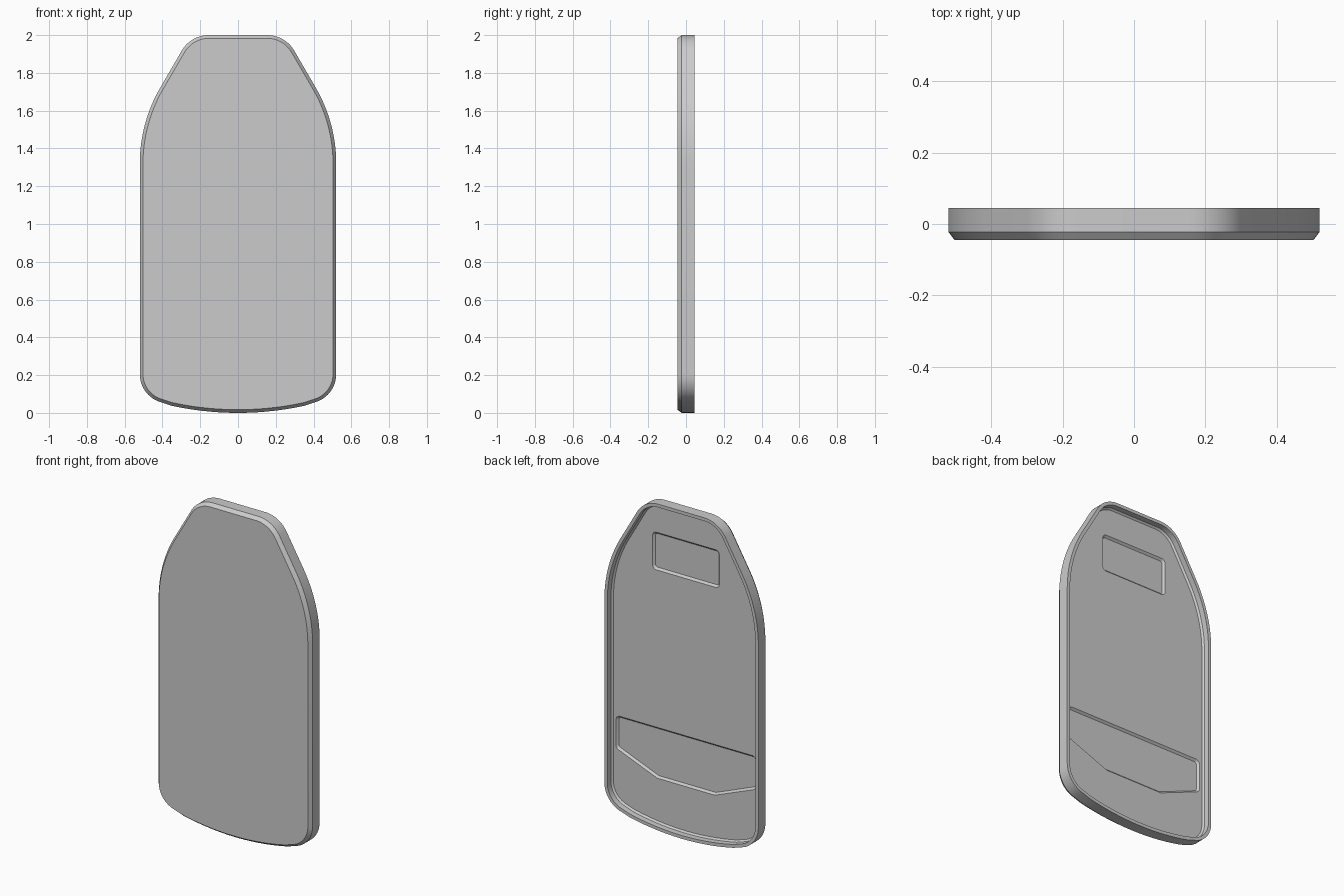
import bpy, bmesh, math
from mathutils import Vector

cube = bpy.data.objects.get("Cube")
if cube:
    bpy.data.objects.remove(cube, do_unlink=True)

# Levels from front to back, and wall sizes
FRONT, CHAMFER, BACK = -0.045, -0.023, 0.045
FLOOR, WALL, FILLET = 0.0, 0.02, 0.01
POCKET_DEPTH = 0.012


def arc(cx, cz, r, start, end, steps):
    angles = [math.radians(start + (end - start) * i / steps) for i in range(steps + 1)]
    return [(cx + r * math.cos(a), cz + r * math.sin(a)) for a in angles]


def shell_outline(inset):
    """Closed outline of tangent arcs, moved inwards by inset."""
    half = arc(0.155, 1.835, 0.165 - inset, 90, 30, 10)       # shoulder
    half += arc(-0.28, 1.32, 0.80 - inset, 30, 0, 14)         # long side sweep
    half += arc(0.365, 0.205, 0.155 - inset, 0, -76, 12)      # lower corner
    half += arc(0, 1.66, 1.66 - inset, -76, -90, 8)[1:]       # bowed bottom edge
    return half + [(-x, z) for x, z in reversed(half[:-1])]


def rounded_polygon(corners, radius, inset, steps=5):
    """Clockwise polygon, moved inwards by inset, with rounded corners."""
    result = []
    pts = [Vector(c) for c in corners]
    for i, p in enumerate(pts):
        a = (pts[i - 1] - p).normalized()
        b = (pts[(i + 1) % len(pts)] - p).normalized()
        half_angle = a.angle(b) / 2
        bisector = (a + b).normalized()
        p = p + bisector * (inset / math.sin(half_angle))
        r = radius - inset
        center = p + bisector * (r / math.sin(half_angle))
        tangent = r / math.tan(half_angle)
        start, end = p + a * tangent - center, p + b * tangent - center
        for k in range(steps + 1):
            t = k / steps
            direction = (start * (1 - t) + end * t).normalized()
            result.append(tuple(center + direction * r))
    return result


bm = bmesh.new()


def ring(points, y):
    return [bm.verts.new((x, y, z)) for x, z in points]


def bridge(first, second):
    n = len(first)
    for i in range(n):
        j = (i + 1) % n
        bm.faces.new((first[i], first[j], second[j], second[i]))


# Outer chamfer, side wall, rim, inner wall and inner chamfer
levels = [(0.017, FRONT), (0, CHAMFER), (0, BACK), (WALL, BACK),
          (WALL, FLOOR + FILLET), (WALL + FILLET, FLOOR)]
rings = [ring(shell_outline(inset), y) for inset, y in levels]
for first, second in zip(rings, rings[1:]):
    bridge(first, second)
bm.faces.new(rings[0])

# Shallow pockets with sloping walls in the back floor
label_pocket = [(-0.225, 1.80), (0.225, 1.80), (0.225, 1.57), (-0.225, 1.57)]
lower_pocket = [(-0.472, 0.61), (0.472, 0.61), (0.472, 0.41),
                (0.195, 0.30), (-0.195, 0.30), (-0.472, 0.41)]
floor_loops = [rings[-1]]
for corners in (label_pocket, lower_pocket):
    rim = ring(rounded_polygon(corners, 0.025, 0), FLOOR)
    base = ring(rounded_polygon(corners, 0.025, 0.012), FLOOR - POCKET_DEPTH)
    bridge(rim, base)
    bm.faces.new(base)
    floor_loops.append(rim)

# Floor around the pockets
edges = [bm.edges.get((loop[i - 1], loop[i])) for loop in floor_loops for i in range(len(loop))]
bmesh.ops.triangle_fill(bm, use_beauty=True, use_dissolve=False, edges=edges, normal=(0, 1, 0))
bmesh.ops.recalc_face_normals(bm, faces=bm.faces[:])

mesh = bpy.data.meshes.new("shell_panel")
bm.to_mesh(mesh)
bm.free()
panel = bpy.data.objects.new("shell_panel", mesh)
bpy.context.collection.objects.link(panel)

# Plain grey material
grey = bpy.data.materials.new("plain_grey")
grey.use_nodes = True
colour = (0.6, 0.6, 0.6, 1)
grey.diffuse_color = colour
grey.node_tree.nodes["Principled BSDF"].inputs["Base Color"].default_value = colour
mesh.materials.append(grey)

bpy.ops.object.select_all(action='DESELECT')
panel.select_set(True)
bpy.context.view_layer.objects.active = panel
bpy.ops.object.shade_smooth_by_angle(angle=math.radians(30))
